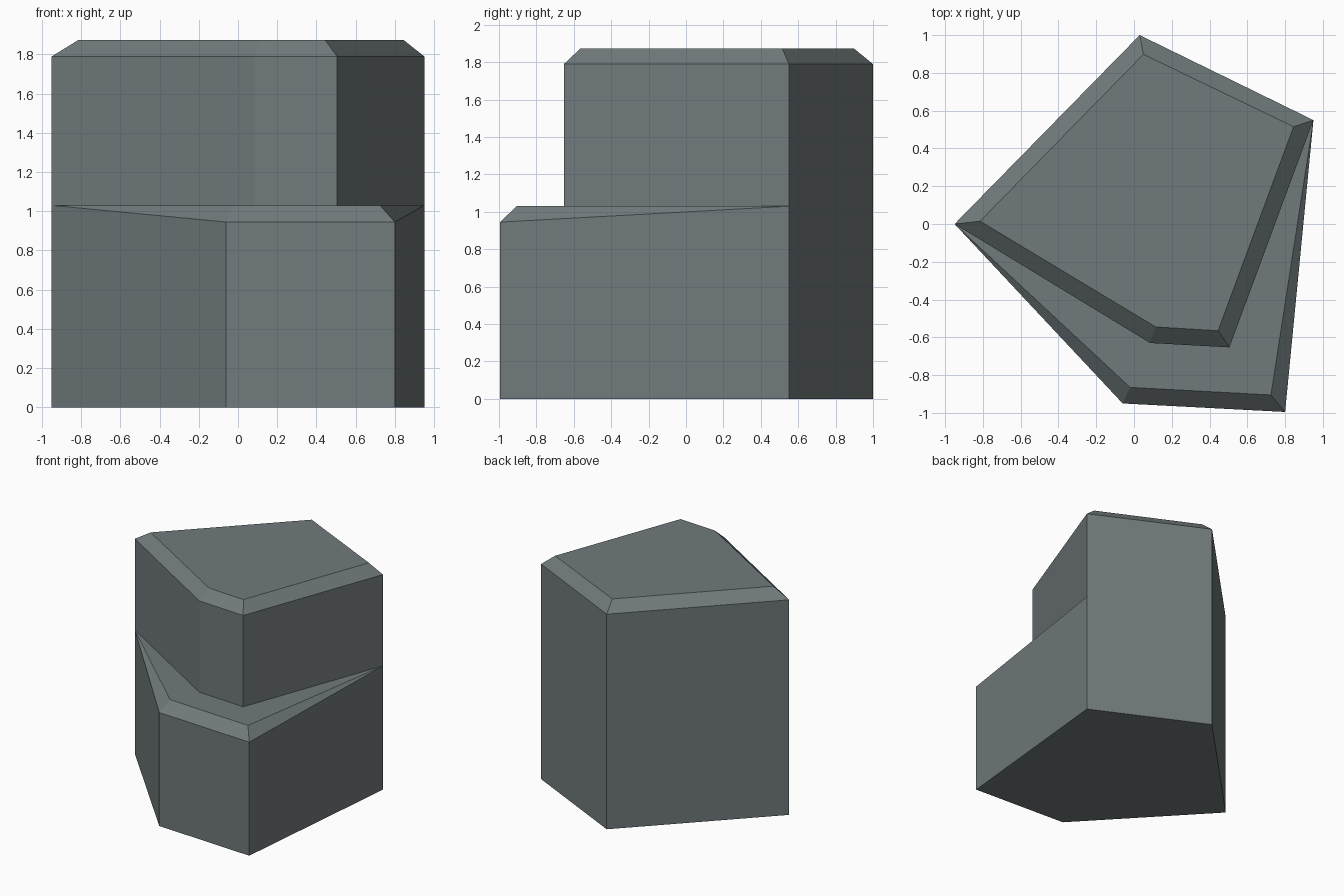
import bpy
import bmesh

if "Cube" in bpy.data.objects:
    bpy.data.objects.remove(bpy.data.objects["Cube"])

mat = bpy.data.materials.new("slate grey")
mat.diffuse_color = (0.165, 0.195, 0.202, 1)
mat.use_nodes = True
mat.node_tree.nodes["Principled BSDF"].inputs["Base Color"].default_value = mat.diffuse_color


def make_object(name, rings, caps):
    """Stack rings of equal point count into walls; caps are lists of points."""
    bm = bmesh.new()
    cache = {}

    def face(points):
        pts = []
        for p in points:
            if p not in pts:
                pts.append(p)
        if len(pts) < 3:
            return
        bm.faces.new([cache.setdefault(p, None) or cache.update({p: bm.verts.new(p)}) or cache[p]
                      for p in pts])

    for low, high in zip(rings, rings[1:]):
        n = len(low)
        for i in range(n):
            j = (i + 1) % n
            face([low[i], low[j], high[j], high[i]])
    for cap in caps:
        face(cap)
    mesh = bpy.data.meshes.new(name)
    bm.to_mesh(mesh)
    bm.free()
    mesh.materials.append(mat)
    obj = bpy.data.objects.new(name, mesh)
    bpy.context.collection.objects.link(obj)


def ring(points, z):
    return [(x, y, z) for x, y in points]


# Shared corners: left, right and back; the front pair differs per tier
left, right, back = (-0.95, 0.0), (0.95, 0.55), (0.03, 1.0)
wide = [left, (-0.06, -0.95), (0.80, -0.995), right, back]
wide_in = [left, (-0.02, -0.865), (0.725, -0.905), right, back]
narrow = [left, (0.085, -0.63), (0.505, -0.653), right, back]
narrow_in = [(-0.815, 0.015), (0.115, -0.545), (0.445, -0.565), (0.845, 0.515), (0.05, 0.898)]
LEDGE, EAVE, TOP = 1.03, 1.79, 1.873

# Lower tier: the front edge is chamfered, fading to nothing at the side corners
floor = ring(wide, 0)
shoulder = [(x, y, 0.945 if i in (1, 2) else LEDGE) for i, (x, y) in enumerate(wide)]
rim = ring(wide_in, LEDGE)
foot = ring(narrow, LEDGE)
ledge = rim[:4] + [foot[2], foot[1]]
make_object("lower_tier", [floor, shoulder, rim], [floor[::-1], ledge])

# Upper tier: set back at the front with a chamfered top
roof = ring(narrow_in, TOP)
make_object("upper_tier", [foot, ring(narrow, EAVE), roof], [roof])
